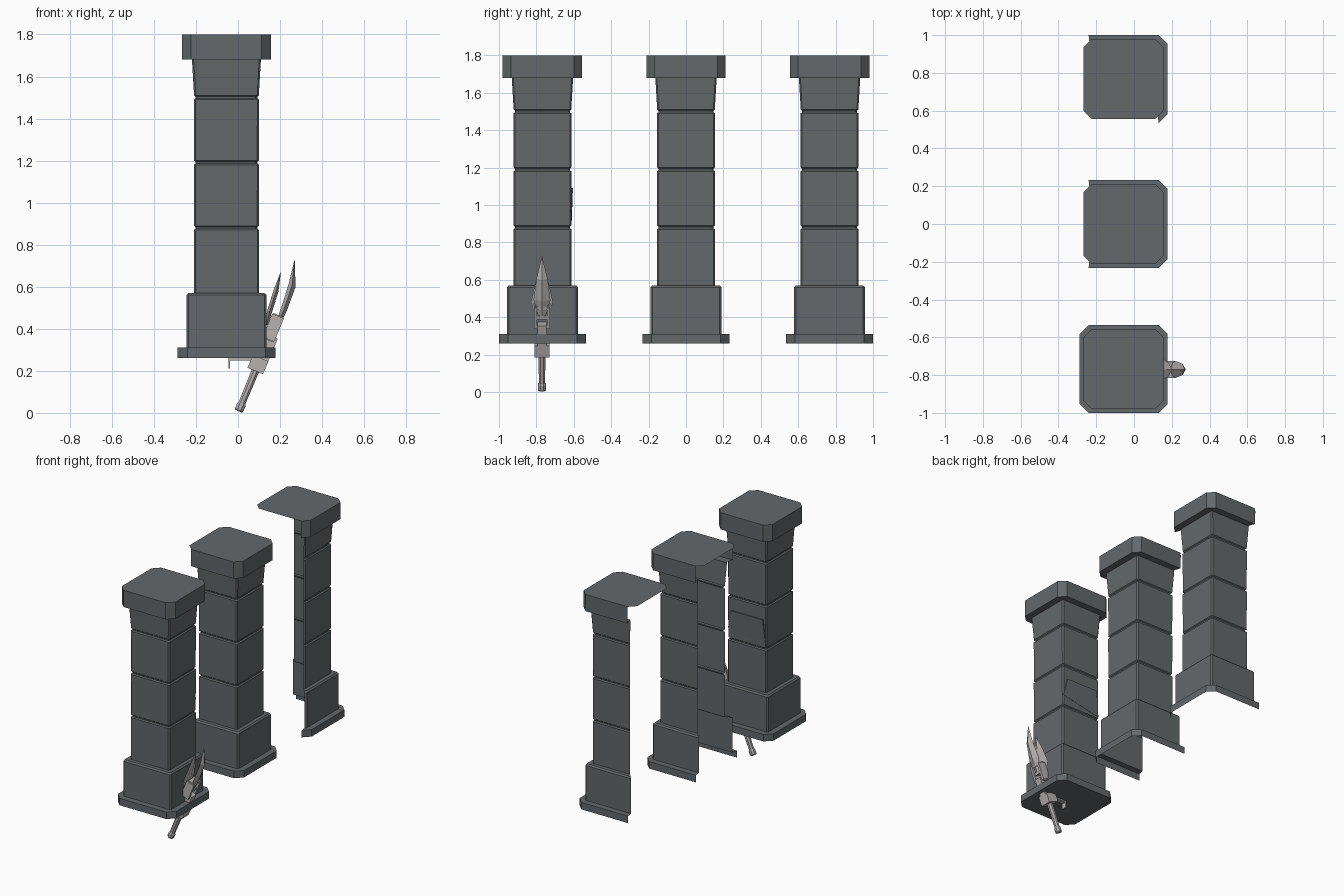
import bpy, bmesh, math
from mathutils import Vector, Matrix

if "Cube" in bpy.data.objects:
    bpy.data.objects.remove(bpy.data.objects["Cube"])


def material(name, rgb):
    m = bpy.data.materials.new(name)
    m.diffuse_color = (*rgb, 1)
    m.use_nodes = True
    m.node_tree.nodes["Principled BSDF"].inputs["Base Color"].default_value = m.diffuse_color
    return m


STONE = material("dark stone", (0.125, 0.14, 0.145))
STEEL = material("pale steel", (0.46, 0.44, 0.43))
CX = -0.055          # pillar centre in x
SPACING = 0.7675     # distance between pillars in y


def finish(name, bm, mat):
    me = bpy.data.meshes.new(name)
    bm.to_mesh(me)
    bm.free()
    me.materials.append(mat)
    ob = bpy.data.objects.new(name, me)
    bpy.context.collection.objects.link(ob)
    return ob


def loft(name, rings, mat, skip=(), bottom=False, top=False):
    """Skin a list of equal-length rings; skipped columns are left open."""
    bm = bmesh.new()
    vs = [[bm.verts.new(p) for p in r] for r in rings]
    n = len(rings[0])
    for a, b in zip(vs, vs[1:]):
        for i in range(n):
            if i not in skip:
                j = (i + 1) % n
                bm.faces.new((a[i], a[j], b[j], b[i]))
    if bottom:
        bm.faces.new(vs[0][::-1])
    if top:
        bm.faces.new(vs[-1])
    loose = [v for v in bm.verts if not v.link_faces]
    bmesh.ops.delete(bm, geom=loose, context='VERTS')
    return finish(name, bm, mat)


def octagon(cy, z, h, c):
    """Chamfered square. Columns: 0 +x, 1 +x+y, 2 +y, 3 -x+y, 4 -x, 5 -x-y, 6 -y, 7 +x-y."""
    k = h - c
    pts = [(h, -k), (h, k), (k, h), (-k, h), (-h, k), (-h, -k), (-k, -h), (k, -h)]
    return [(CX + x, cy + y, z) for x, y in pts]


# Pillar profiles: (z, half width, corner chamfer)
BASE = [(0.26, 0.2325, 0.047), (0.31, 0.2325, 0.047), (0.31, 0.19, 0.01),
        (0.56, 0.19, 0.01), (0.57, 0.181, 0.01), (0.57, 0.148, 0.01)]
SHAFT = [(0.57, 0.155, 0.008)]
for z in (0.88, 1.19, 1.50):        # block joints
    SHAFT += [(z - 0.01, 0.155, 0.008), (z - 0.004, 0.147, 0.008),
              (z + 0.004, 0.147, 0.008), (z + 0.01, 0.154, 0.008)]
SHAFT += [(1.68, 0.164, 0.008)]
CAPITAL = [(1.68, 0.155, 0.008), (1.68, 0.2125, 0.045), (1.80, 0.2125, 0.045)]

# The farther pillars are shells with their hidden sides left open
for label, cy, skip, closed in (("front", -SPACING, (), True),
                                ("middle", 0, (3, 4, 5), False),
                                ("back", SPACING, (3, 4, 5, 6), False)):
    for part, prof in (("base", BASE), ("shaft", SHAFT), ("capital", CAPITAL)):
        loft(f"{label}_pillar_{part}", [octagon(cy, *p) for p in prof], STONE, skip,
             bottom=closed and part == "base", top=part == "capital")

# Shallow broken slab on the back of the front pillar
fy = -SPACING + 0.155
loft("broken_slab", [
    [(CX + x, fy - 0.01, z) for x, z in ((0.15, 0.96), (-0.15, 0.90), (-0.13, 1.09), (0.12, 1.09))],
    [(CX + x, fy + t, z) for x, z, t in ((0.15, 0.96, 0.001), (-0.15, 0.90, 0.001),
                                         (-0.13, 1.09, 0.008), (0.12, 1.09, 0.008))]],
    STONE, top=True)

# Spear frame: u across (towards +x), y sideways, s along the leaning axis
ANG = math.radians(22.5)
SY = -0.77
FRAME = Matrix.Translation((0.003, SY, 0.008)) @ Matrix.Rotation(ANG, 4, 'Y')


def spear_loft(name, rings):
    return loft(name, [[FRAME @ Vector(p) for p in r] for r in rings], STEEL, bottom=True, top=True)


def spear_box(name, u, y, s, du, dy, ds):
    """Box by centre and half sizes."""
    spear_loft(name, [[(u + du, y - dy, h), (u + du, y + dy, h),
                       (u - du, y + dy, h), (u - du, y - dy, h)] for h in (s - ds, s + ds)])


def spear_turned(name, prof, n=8):
    spear_loft(name, [[(r * math.cos(2 * math.pi * (i + .5) / n),
                        r * math.sin(2 * math.pi * (i + .5) / n), s)
                       for i in range(n)] for s, r in prof])


def blade(name, prof):
    """Diamond section leaf: (s, u centre, half width y, half thickness u)."""
    spear_loft(name, [[(u + t, 0, s), (u, w, s), (u - t, 0, s), (u, -w, s)]
                      for s, u, w, t in prof])


# Grip, pommel and collar
spear_turned("pommel", [(0, 0.018), (0.006, 0.023), (0.035, 0.023), (0.042, 0.018)])
spear_turned("grip", [(0.04, 0.018), (0.21, 0.02)])
spear_box("collar", 0, 0, 0.24, 0.04, 0.04, 0.033)
spear_box("neck", 0.01, 0, 0.33, 0.03, 0.025, 0.06)

# Open socket: two rails joined by cross bars
for side in (-1, 1):
    spear_box("socket_rail", 0.0, side * 0.035, 0.43, 0.03, 0.009, 0.06)
for s in (0.375, 0.43, 0.485):
    spear_box("socket_bar", 0.0, 0, s, 0.024, 0.036, 0.01)

# Twin leaf blades
blade("outer_blade", [(0.43, 0.012, 0.018, 0.01), (0.53, 0.014, 0.045, 0.015),
                      (0.65, 0.006, 0.03, 0.018), (0.765, -0.029, 0.001, 0.001)])
blade("inner_blade", [(0.43, -0.035, 0.03, 0.008), (0.49, -0.045, 0.06, 0.012),
                      (0.60, -0.055, 0.036, 0.012), (0.687, -0.068, 0.001, 0.001)])


# Small hooked guard under the pillar base
def plate(name, x0, x1, z0, z1, w):
    loft(name, [[(x1, SY - w, z), (x1, SY + w, z), (x0, SY + w, z), (x0, SY - w, z)]
                for z in (z0, z1)], STEEL, bottom=True, top=True)


plate("guard_arm", -0.046, 0.06, 0.25, 0.264, 0.018)
plate("guard_hook", -0.046, -0.038, 0.21, 0.264, 0.018)
